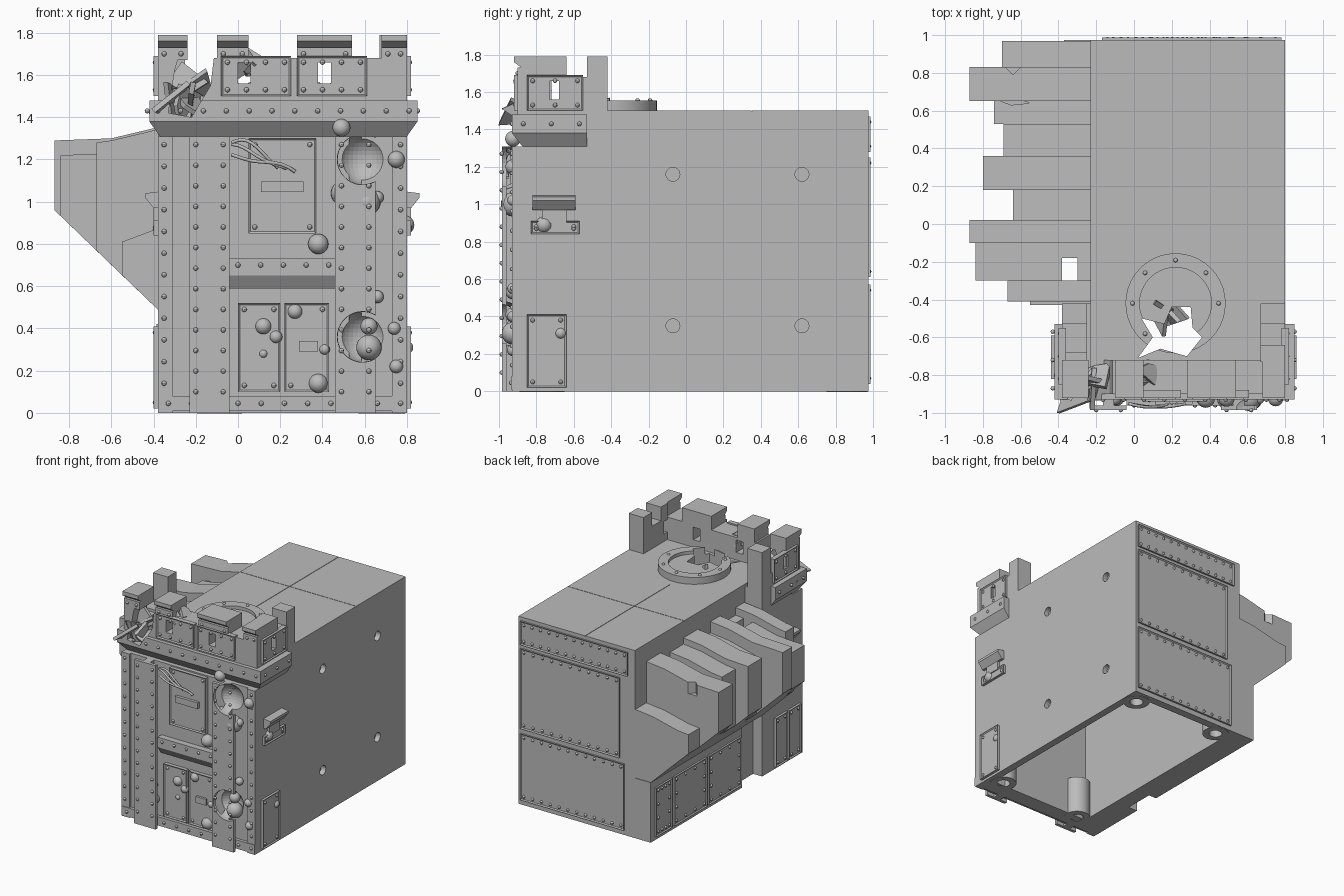
import bpy, bmesh, math, random
from mathutils import Vector, Matrix, Euler

random.seed(4)
if "Cube" in bpy.data.objects:
    bpy.data.objects.remove(bpy.data.objects["Cube"])

stone = bpy.data.materials.new("plain grey")
stone.use_nodes = True
GREY = (.5, .5, .5, 1)
stone.diffuse_color = GREY
for node in stone.node_tree.nodes:
    if node.type == 'BSDF_PRINCIPLED':
        node.inputs["Base Color"].default_value = GREY

MIDDLE = .21        # centre line of the front tower
rivet_points = []


# ---------- helpers ----------
def finish(name, bm):
    bmesh.ops.recalc_face_normals(bm, faces=bm.faces[:])
    mesh = bpy.data.meshes.new(name)
    bm.to_mesh(mesh)
    bm.free()
    obj = bpy.data.objects.new(name, mesh)
    bpy.context.scene.collection.objects.link(obj)
    mesh.materials.append(stone)
    return obj


def prism_mesh(points, axis, start, end):
    """Extrude a flat outline along one axis."""
    bm = bmesh.new()
    rings = []
    for level in (start, end):
        ring = []
        for point in points:
            co = list(point)
            co.insert(axis, level)
            ring.append(bm.verts.new(co))
        rings.append(ring)
        bm.faces.new(ring)
    for i in range(len(points)):
        bm.faces.new((rings[0][i - 1], rings[0][i], rings[1][i], rings[1][i - 1]))
    bmesh.ops.recalc_face_normals(bm, faces=bm.faces[:])
    return bm


def prism(name, points, axis, start, end):
    return finish(name, prism_mesh(points, axis, start, end))


def rect(u0, u1, v0, v1):
    return [(u0, v0), (u1, v0), (u1, v1), (u0, v1)]


def box(name, x0, x1, y0, y1, z0, z1):
    return prism(name, rect(x0, x1, y0, y1), 2, z0, z1)


def frustum(name, low, high, z0, z1):
    """Solid between two rectangles at different heights."""
    bm = prism_mesh(rect(*low), 2, z0, z1)
    for vert, (x, y) in zip(list(bm.verts)[4:], rect(*high)):
        vert.co.x, vert.co.y = x, y
    return finish(name, bm)


def rivets(start, end, count):
    start, end = Vector(start), Vector(end)
    for i in range(count):
        rivet_points.append(start.lerp(end, i / max(count - 1, 1)))


def panel(name, axis, face, sign, u0, u1, v0, v1, nu, nv, depth=.02):
    """Framed plate standing on a wall, riveted around its edge."""
    outer = face + sign * depth
    bm = prism_mesh(rect(u0, u1, v0, v1), axis, face - sign * depth, outer)
    front = [f for f in bm.faces if f.normal[axis] * sign > .9]
    bmesh.ops.inset_region(bm, faces=front, thickness=.012, depth=-.008)
    gap = .03
    spots = []
    for u, v in rect(u0 + gap, u1 - gap, v0 + gap, v1 - gap):
        co = [u, v]
        co.insert(axis, outer - sign * .008)
        spots.append(co)
    a, b, c, d = spots
    for p, q, n in ((a, b, nu), (d, c, nu), (a, d, nv), (b, c, nv)):
        rivets(p, q, n)
    return finish(name, bm)


def balls(name, spots, segments):
    bm = bmesh.new()
    for co, radius in spots:
        bmesh.ops.create_uvsphere(bm, u_segments=segments, v_segments=segments // 2 + 2,
                                  radius=radius, matrix=Matrix.Translation(co))
    return finish(name, bm)


def cut(targets, cutter):
    """Subtract the cutter from every target, then throw it away."""
    cutter.hide_render = True
    for obj in targets:
        mod = obj.modifiers.new("cut", 'BOOLEAN')
        mod.operation, mod.solver, mod.object = 'DIFFERENCE', 'EXACT', cutter
        bpy.context.view_layer.update()
        graph = bpy.context.evaluated_depsgraph_get()
        mesh = bpy.data.meshes.new_from_object(obj.evaluated_get(graph))
        obj.modifiers.clear()
        obj.data = mesh
    bpy.data.objects.remove(cutter)


def disc(radius, x, y, count=40):
    turn = math.tau / count
    return [(x + radius * math.cos(i * turn), y + radius * math.sin(i * turn)) for i in range(count)]


# ---------- hollow main body ----------
body = box("main_body", -.23, .8, -.8, .975, 0, 1.5)
cut([body], box("hollow", -.17, .74, -.78, .91, -.1, 1.42))
for y in (-.07, .62):
    for z in (.35, 1.16):
        cut([body], prism("side_hole", disc(.037, y, z, 24), 0, .76, .9))
cut([body], box("roof_seam", .208, .212, -.1, 1.1, 1.495, 1.6))
cut([body], box("roof_cross_seam", -.3, .9, .35, .354, 1.495, 1.6))
box("lower_side_wall", -.37, -.18, -.18, .975, 0, .48)
box("lower_side_link", -.3, -.18, -.45, -.18, 0, .48)
rounded = []
for x, y in ((.69, .85), (-.08, .87), (.67, -.75), (-.095, -.79)):
    peg = prism("corner_peg", disc(.1, x, y, 24), 2, -.003, .3)
    cut([peg], prism("peg_bore", disc(.05, x, y, 24), 2, -.1, .2))
    rounded.append(peg)

# back and lower side plates
panel("back_plate_top", 1, .975, 1, -.17, .78, 1.28, 1.47, 13, 2, .012)
panel("back_plate_middle", 1, .975, 1, -.1, .78, .61, 1.25, 11, 2, .012)
panel("back_plate_bottom", 1, .975, 1, -.14, .78, .04, .57, 12, 2, .012)
for y0, y1 in ((.72, .92), (.28, .69), (-.16, .25)):
    panel("lower_side_plate", 0, -.37, -1, y0, y1, .03, .42, 4, 4, .015)

# ---------- rough stones along the side ----------
stones = []
front_y = .97
for back_y, reach, top in ((.83, .7, .95), (.65, .87, 1.28), (.53, .74, 1.18), (.36, .69, 1.24),
                           (.18, .8, 1.29), (.02, .64, 1.2), (-.1, .87, 1.29),
                           (-.3, .84, 1.22), (-.41, .67, 1.28), (-.43, .55, .81)):
    under = .5 + (reach - .39) * .96
    outline = [(-.2, top + .08), (-.39, top + .06), (-.6, top + .01), (-reach, top),
               (-reach, min(under, top - .15)), (-.37, .48), (-.2, .48)]
    if reach < .6:
        del outline[2]
    stones.append(prism("side_stone", outline, 1, back_y, front_y))
    front_y = back_y
cut(stones[7:8], box("stone_gap", -.38, -.3, -.31, -.18, 0, 2))
cut(stones[1:2], prism("stone_chip", [(-.68, .83), (-.64, .79), (-.59, .84)], 2, 1.2, 2))
cut(stones[2:3], prism("stone_chip", [(-.73, .66), (-.65, .63), (-.55, .64), (-.7, .69)], 2, 1, 2))

# ---------- front tower ----------
wall = box("front_wall", -.38, .8, -.91, -.79, 0, 1.31)
box("tower_side", -.38, -.2, -.8, -.42, 0, 1.48)
battered = [wall]
for side in (-1, 1):
    def across(d):
        return MIDDLE + side * d
    x0, x1 = sorted((across(.59), across(.52)))
    battered.append(box("corner_strip", x0, x1, -.93, -.9, 0, 1.31))
    rivets((across(.56), -.93, .14), (across(.56), -.93, 1.27), 12)
    # upright beam with web and flange
    x0, x1 = sorted((across(.25), across(.44)))
    mid = (x0 + x1) / 2
    battered.append(box("beam_flange", x0, x1, -.985, -.96, 0, 1.31))
    battered.append(box("beam_web", mid - .03, mid + .03, -.965, -.9, 0, 1.31))
    for x in (x0 + .03, x1 - .03):
        rivets((x, -.985, .1), (x, -.985, 1.27), 13)
    # side door plates, slit plate and hood
    for y0, y1 in ((-.85, -.64),) if side > 0 else ((-.89, -.74), (-.72, -.57)):
        panel("tower_side_plate", 0, across(.59), side, y0, y1, .02, .41, 2, 2)
    panel("slit_plate", 0, across(.59), side, -.83, -.57, .84, .91, 2, 1)
    x0, x1 = sorted((across(.58), across(.61)))
    box("hood_spacer", x0, x1, -.77, -.64, .9, .98)
    prism("slit_hood", [(across(.57), .97), (across(.61), .97), (across(.65), 1.02),
                        (across(.65), 1.04), (across(.57), 1.05)], 1, -.82, -.59)
battered.append(box("foot_strip", -.37, .8, -.935, -.9, .01, .08))
rivets((-.33, -.935, .045), (.77, -.935, .045), 11)

# centre plate, lintel and doors
panel("centre_plate", 1, -.91, -1, .05, .37, .85, 1.3, 2, 2, .03)
box("centre_slit", .11, .31, -.955, -.93, 1.045, 1.095)
prism("lintel", [(-.9, .59), (-.92, .59), (-.96, .65), (-.96, .73), (-.9, .73)], 0, -.04, .47)
rivets((0, -.96, .7), (.43, -.96, .7), 5)
for x0, x1 in ((0, .2), (.22, .43)):
    panel("door_leaf", 1, -.91, -1, x0, x1, .1, .52, 2, 2, .03)
box("door_slit", .29, .38, -.95, -.93, .29, .34)

# large dents that buckle one beam
for z in (1.2, .36):
    cut(battered, balls("dent", [((.59, -.98, z), .12)], 32))

# round lumps over the front
lumps = ((.38, .8, .048), (.5, 1.04, .06), (.61, 1, .065), (.75, 1.2, .04), (.49, 1.35, .042),
         (.62, .31, .06), (.62, .41, .04), (.58, .53, .038), (.74, .4, .03), (.75, .22, .032),
         (.66, 1.02, .03), (.38, .14, .045), (-.1, .32, .033), (-.09, .21, .037), (.12, .41, .038),
         (.27, .48, .035), (.41, .3, .025), (.12, .28, .02), (.18, .36, .03), (.66, .55, .03))
rounded.append(balls("lodged_balls", [((x, -.925, z), r) for x, z, r in lumps]
                     + [((.79, -.76, .89), .045), ((.8, -.67, .31), .03)], 24))

# loose torn cables
for drop in (.0, .04, .08):
    curve = bpy.data.curves.new("loose_cable", 'CURVE')
    curve.dimensions, curve.bevel_depth = '3D', .008
    spline = curve.splines.new('POLY')
    spline.points.add(9)
    for i, point in enumerate(spline.points):
        t = i / 9
        point.co = (-.03 + t * (.22 + drop), -.95 - .02 * math.sin(t * 3),
                    1.28 - drop * .7 - t * t * .1 + .02 * math.sin(t * 5 + drop * 40), 1)
    curve.materials.append(stone)
    bpy.context.scene.collection.objects.link(bpy.data.objects.new("loose_cable", curve))

# ---------- cornice and battlements ----------
slope = frustum("cornice_slope", (-.37, .8, -.875, -.53), (-.42, .85, -.93, -.53), 1.31, 1.38)
cornice = box("cornice", -.42, .85, -.93, -.53, 1.38, 1.48)
rivets((-.38, -.93, 1.43), (.81, -.93, 1.43), 12)
parapet = box("front_parapet", -.38, .8, -.9, -.72, 1.48, 1.68)
for x0, x1 in ((-.38, -.24), (-.1, .05), (.28, .54), (.68, .8)):
    box("merlon", x0, x1, -.9, -.72, 1.67, 1.73)
    frustum("merlon_slope", (x0, x1, -.88, -.72), (x0, x1, -.92, -.72), 1.73, 1.76)
    box("merlon_cap", x0, x1, -.92, -.72, 1.76, 1.79)
    rivets((x0 + .03, -.9, 1.7), (x1 - .03, -.9, 1.7), 2)
plates = [panel("parapet_plate", 1, -.9, -1, x0, x1, 1.5, 1.69, 4, 2)
          for x0, x1 in ((-.08, .25), (.28, .61))]
for x0, x1 in ((.0, .06), (.38, .44)):
    cut([parapet] + plates, box("window", x0, x1, -1, -.6, 1.56, 1.66))
cut([parapet, cornice], prism("breach", [(-.25, 1.8), (-.3, 1.62), (-.33, 1.42), (-.22, 1.4),
                                         (-.13, 1.55), (-.1, 1.8)], 1, -1, -.7))
for side, top in ((1, 1.68), (-1, 1.58)):
    x0, x1 = sorted((MIDDLE + side * .46, MIDDLE + side * .59))
    flank = [box("side_parapet", x0, x1, -.73, -.53, 1.48, top)]
    box("rear_post", x0, x1, -.53, -.42, 1.47, 1.79)
    face = MIDDLE + side * .59
    flank.append(panel("side_parapet_plate", 0, face, side, -.85, -.55, 1.5, 1.69, 3, 2))
    cut(flank, box("side_window", x0 - .1, x1 + .1, -.73, -.68, 1.56, 1.66))
    rivets((MIDDLE + side * .64, -.87, 1.43), (MIDDLE + side * .64, -.57, 1.43), 3)
box("side_merlon", .67, .8, -.73, -.64, 1.67, 1.79)

# ---------- broken roof hatch ----------
ring = prism("hatch_ring", disc(.265, .22, -.42), 2, 1.49, 1.555)
cut([ring], prism("ring_bore", disc(.19, .22, -.42), 2, 1.4, 1.6))
lid = prism("hatch_lid", disc(.195, .22, -.42), 2, 1.49, 1.53)
for x, y in disc(.228, .22, -.42, 8)[:6]:
    rivets((x, y, 1.555), (x, y, 1.555), 1)
hole = [(.02, -.71), (.1, -.6), (.04, -.5), (.16, -.53), (.2, -.44), (.3, -.44), (.31, -.55),
        (.36, -.6), (.28, -.7), (.14, -.66)]
cut([body, cornice, ring, lid, slope], prism("roof_hole", hole, 2, 1.25, 1.7))
rounded += [ring, lid]

# ---------- torn shards ----------
for centre, spread, size, count in (((-.27, -.86, 1.5), .07, .11, 8), ((.06, -.82, 1.66), .04, .07, 5),
                                    ((.16, -.47, 1.44), .05, .09, 4)):
    for i in range(count):
        shape = [(-size, -size * .6), (size, -size * .3), (size * .3, size), (-size * .5, size * .5)]
        shard = prism("torn_shard", shape, 2, -.012, .012)
        shard.rotation_euler = Euler([random.uniform(-1, 2) for _ in range(3)])
        shard.location = Vector(centre) + Vector([random.uniform(-spread, spread) for _ in range(3)])

rounded.append(balls("rivets", [(point, .012) for point in rivet_points], 8))

# ---------- soft shading on round parts ----------
bpy.ops.object.select_all(action='DESELECT')
for obj in rounded:
    obj.select_set(True)
    bpy.context.view_layer.objects.active = obj
bpy.ops.object.shade_smooth_by_angle(angle=math.radians(40))
